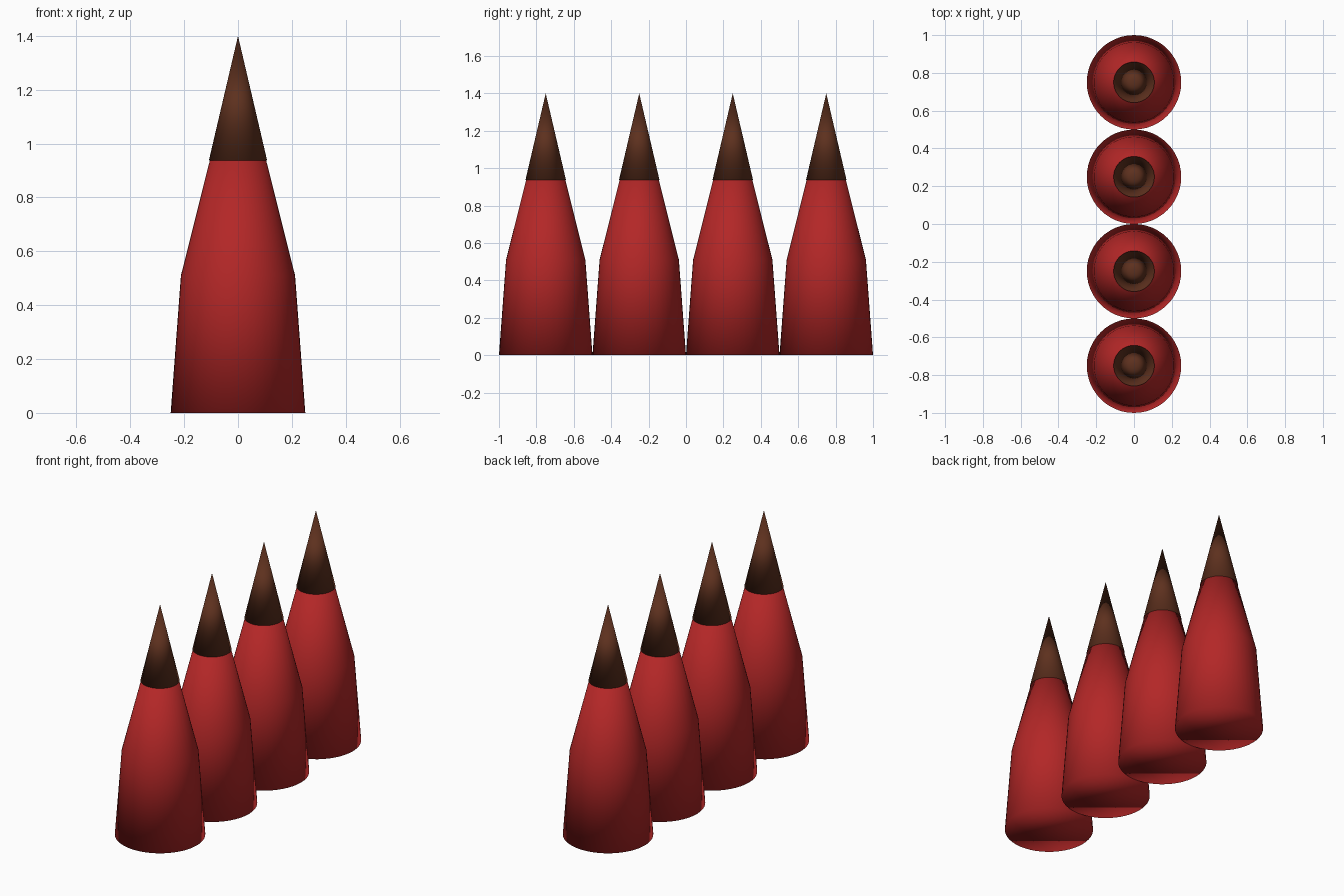
import bpy, bmesh, math

if "Cube" in bpy.data.objects:
    bpy.data.objects.remove(bpy.data.objects["Cube"])

SIDES = 48

def material(name, color):
    m = bpy.data.materials.new(name)
    m.diffuse_color = color
    m.use_nodes = True
    m.node_tree.nodes["Principled BSDF"].inputs["Base Color"].default_value = m.diffuse_color
    return m

def turned(name, profile, mat, y):
    """Closed, smooth lathe of (radius, z) points; radius 0 makes an apex."""
    bm = bmesh.new()
    rings = []
    for r, z in profile:
        n = SIDES if r > 0 else 1
        rings.append([bm.verts.new((r * math.cos(2 * math.pi * i / SIDES),
                                    r * math.sin(2 * math.pi * i / SIDES), z))
                      for i in range(n)])
    for a, b in zip(rings, rings[1:]):
        for i in range(SIDES):
            j = (i + 1) % SIDES
            if len(b) == 1:
                bm.faces.new((a[i], a[j], b[0]))
            else:
                bm.faces.new((a[i], a[j], b[j], b[i]))
    bm.faces.new(rings[0][::-1])
    if len(rings[-1]) > 1:
        bm.faces.new(rings[-1])
    for f in bm.faces:
        f.smooth = True
    me = bpy.data.meshes.new(name)
    bm.to_mesh(me)
    bm.free()
    me.materials.append(mat)
    ob = bpy.data.objects.new(name, me)
    ob.location.y = y
    bpy.context.collection.objects.link(ob)

red = material("red", (0.45, 0.02, 0.02, 1))
brown = material("brown", (0.11, 0.03, 0.013, 1))

# Row of four spikes: tapered red body with a brown pointed tip
for k in range(4):
    y = -0.75 + 0.5 * k
    turned(f"spike_body_{k + 1}", [(0.25, 0), (0.212, 0.51), (0.104, 0.94)], red, y)
    turned(f"spike_tip_{k + 1}", [(0.108, 0.938), (0, 1.4)], brown, y)
